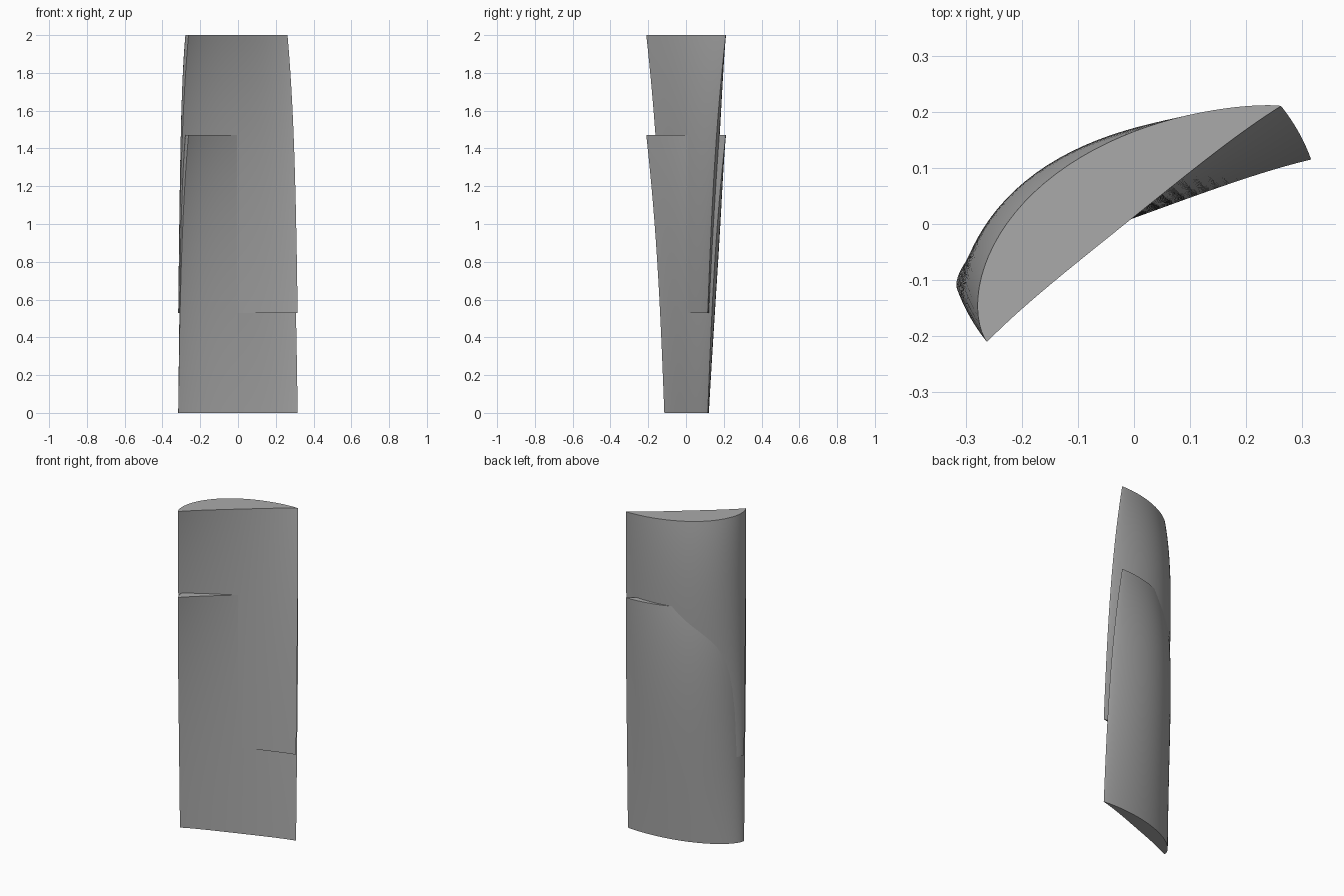
import bpy, bmesh, math

cube = bpy.data.objects.get("Cube")
if cube:
    bpy.data.objects.remove(cube, do_unlink=True)

HALF_CHORD = 0.336
SPAN = 1.47
RINGS = 48
STEPS = 40

grey = bpy.data.materials.new("plain_grey")
grey.use_nodes = True
colour = (0.4, 0.4, 0.4, 1)
grey.diffuse_color = colour
grey.node_tree.nodes["Principled BSDF"].inputs["Base Color"].default_value = colour


def section(t):
    """Twisted airfoil outline at height t along the span."""
    angle = math.radians(20 + 7 * t + 2.66 * t ** 3)
    thickness = 0.095 + 0.08 * t - 0.0081 * t ** 5
    us = [-math.cos(math.pi * i / STEPS) for i in range(STEPS + 1)]
    # Rounded back from nose to tail, then the nearly flat front
    outline = [(u, thickness * max(0, 1 - u) ** 0.9 * max(0, 1 + u) ** 0.6 / 1.031) for u in us]
    outline += [(u, 0.01 * (1 - u ** 4)) for u in reversed(us[1:-1])]
    c, s = math.cos(angle), math.sin(angle)
    return [(u * HALF_CHORD * c - h * s, u * HALF_CHORD * s + h * c) for u, h in outline]


def blade(name, base):
    bm = bmesh.new()
    rings = []
    for k in range(RINGS + 1):
        t = SPAN * k / RINGS
        rings.append([bm.verts.new((x, y, base + t)) for x, y in section(t)])
    # Skin between neighbouring sections
    for low, high in zip(rings, rings[1:]):
        for i in range(len(low)):
            j = (i + 1) % len(low)
            bm.faces.new((low[i], low[j], high[j], high[i]))
    # Flat end caps
    bm.faces.new(rings[0])
    bm.faces.new(rings[-1])
    bmesh.ops.recalc_face_normals(bm, faces=bm.faces)
    mesh = bpy.data.meshes.new(name)
    bm.to_mesh(mesh)
    bm.free()
    mesh.materials.append(grey)
    obj = bpy.data.objects.new(name, mesh)
    bpy.context.collection.objects.link(obj)
    bpy.ops.object.select_all(action="DESELECT")
    obj.select_set(True)
    bpy.context.view_layer.objects.active = obj
    bpy.ops.object.shade_smooth_by_angle(angle=math.radians(35))


# Two identical blades, overlapping along their height
blade("lower_blade", 0)
blade("upper_blade", 2 - SPAN)
